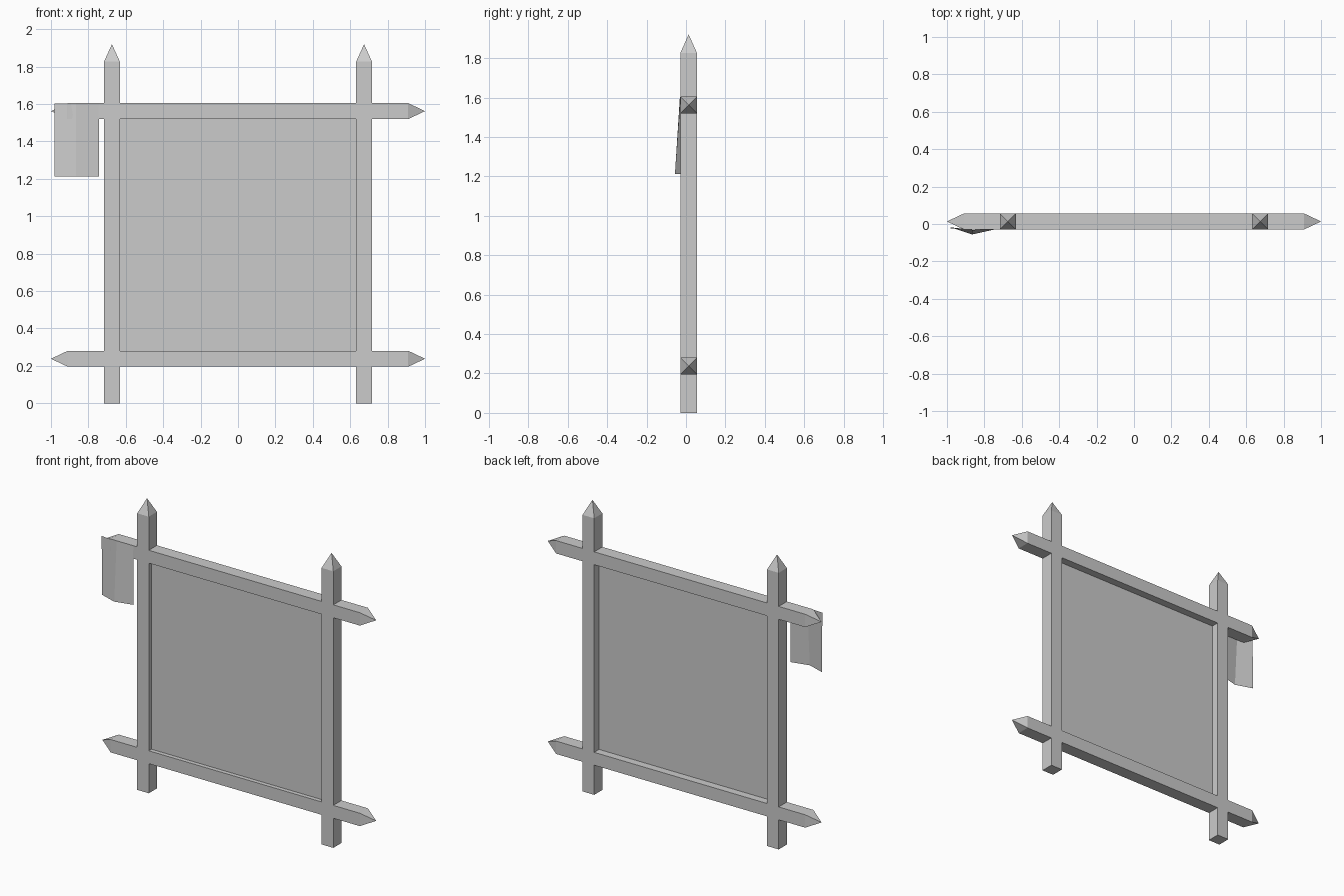
import bpy
import bmesh
from mathutils import Vector

cube = bpy.data.objects.get("Cube")
if cube:
    bpy.data.objects.remove(cube, do_unlink=True)

GREY = (0.6, 0.6, 0.6)
mat = bpy.data.materials.new("plain grey")
mat.use_nodes = True
mat.diffuse_color = (*GREY, 1)
mat.node_tree.nodes["Principled BSDF"].inputs["Base Color"].default_value = (*GREY, 1)

HALF = 0.0425      # half thickness of the timbers
DEPTH = 0.0135     # y of the timber axis


def finish(name, bm):
    mesh = bpy.data.meshes.new(name)
    bm.to_mesh(mesh)
    bm.free()
    mesh.materials.append(mat)
    obj = bpy.data.objects.new(name, mesh)
    bpy.context.collection.objects.link(obj)
    return obj


def timber(name, start, end, tip_start, tip_end):
    """Square timber between two points, with an optional pyramid tip at each end."""
    start, end = Vector(start), Vector(end)
    axis = (end - start).normalized()
    u = Vector((0, 1, 0))
    v = axis.cross(u)
    bm = bmesh.new()

    def ring(centre):
        return [bm.verts.new(centre + (u * a + v * b) * HALF)
                for a, b in ((-1, -1), (1, -1), (1, 1), (-1, 1))]

    low = ring(start + axis * tip_start)
    high = ring(end - axis * tip_end)
    for i in range(4):
        j = (i + 1) % 4
        bm.faces.new((low[i], low[j], high[j], high[i]))
    for loop, point, tip in ((low, start, tip_start), (high, end, tip_end)):
        if tip:
            apex = bm.verts.new(point)
            for i in range(4):
                bm.faces.new((loop[i], loop[(i + 1) % 4], apex))
        else:
            bm.faces.new(loop)
    bmesh.ops.recalc_face_normals(bm, faces=bm.faces)
    return finish(name, bm)


# Upright posts with pointed tops
for side, x in (("right", -0.674), ("left", 0.674)):
    timber(side + "_post", (x, DEPTH, 0), (x, DEPTH, 1.92), 0, 0.094)

# Cross beams pointed at both ends
for level, z in (("lower", 0.238), ("upper", 1.562)):
    timber(level + "_beam", (-1, DEPTH, z), (1, DEPTH, z), 0.09, 0.09)

# Thin board filling the frame
bm = bmesh.new()
bmesh.ops.create_cube(bm, size=1)
bmesh.ops.scale(bm, vec=(1.28, 0.006, 1.26), verts=bm.verts)
bmesh.ops.translate(bm, vec=(0, 0.002, 0.9), verts=bm.verts)
finish("board", bm)

# Folded cloth hanging over the end of the upper beam
bm = bmesh.new()
rows = []
for z, depths in ((1.603, (-0.023, -0.031, -0.029)),
                  (1.213, (-0.018, -0.056, -0.026))):
    rows.append([bm.verts.new((x, y, z))
                 for x, y in zip((-0.98, -0.865, -0.744), depths)])
top, bottom = rows
for i in range(2):
    bm.faces.new((bottom[i], bottom[i + 1], top[i + 1], top[i]))
finish("hanging_cloth", bm)
